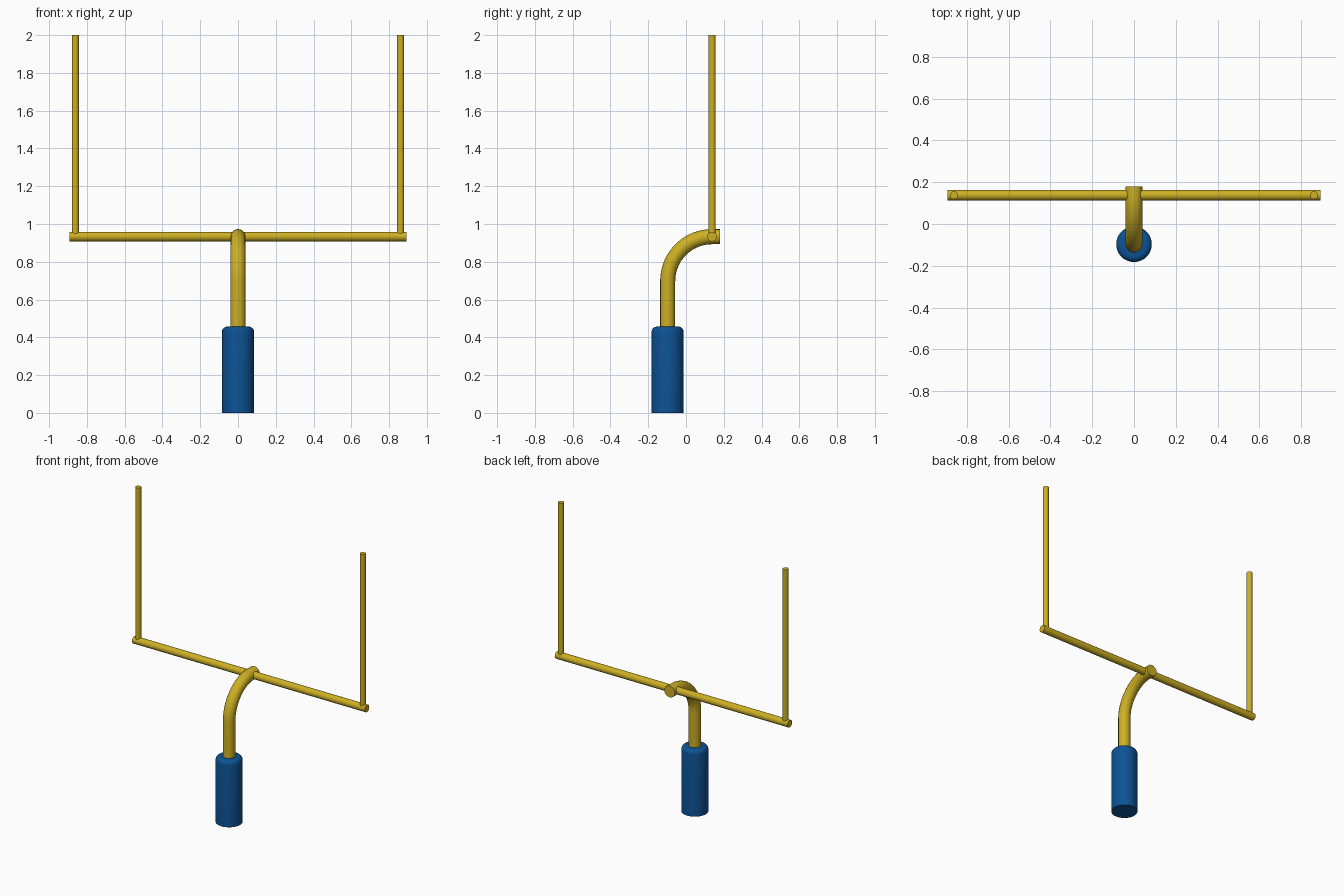
import bpy, math

if "Cube" in bpy.data.objects:
    bpy.data.objects.remove(bpy.data.objects["Cube"])

def material(name, rgb):
    m = bpy.data.materials.new(name)
    m.diffuse_color = (*rgb, 1)
    m.use_nodes = True
    m.node_tree.nodes["Principled BSDF"].inputs["Base Color"].default_value = m.diffuse_color
    return m

YELLOW = material("goal yellow", (0.61, 0.43, 0.018))
BLUE = material("pad blue", (0.004, 0.085, 0.30))

PAD_Y, BAR_Y, BAR_Z, END_Y = -0.097, 0.138, 0.933, 0.18

def finish(obj, name, mat):
    obj.name = name
    obj.data.materials.append(mat)
    bpy.ops.object.shade_smooth_by_angle(angle=math.radians(40))
    return obj

def tube(name, r, length, loc, mat, rot=(0, 0, 0)):
    bpy.ops.mesh.primitive_cylinder_add(vertices=32, radius=r, depth=length,
                                        location=loc, rotation=rot)
    return finish(bpy.context.object, name, mat)

# Padded base with a rounded top rim
bpy.ops.mesh.primitive_cylinder_add(vertices=48, radius=0.085, depth=0.457,
                                    location=(0, PAD_Y, 0.2285))
pad = bpy.context.object
weights = pad.data.attributes.new("bevel_weight_edge", 'FLOAT', 'EDGE')
for e in pad.data.edges:
    if all(pad.data.vertices[v].co.z > 0 for v in e.vertices):
        weights.data[e.index].value = 1
bevel = pad.modifiers.new("rim", 'BEVEL')
bevel.limit_method = 'WEIGHT'
bevel.width = 0.028
bevel.segments = 5
bpy.ops.object.modifier_apply(modifier="rim")
finish(pad, "base_pad", BLUE)

# Gooseneck: straight up, quarter bend, short straight end past the crossbar
R = BAR_Y - PAD_Y
path = [(PAD_Y, 0.02)]
for i in range(17):
    a = math.pi / 2 * i / 16
    path.append((BAR_Y - R * math.cos(a), BAR_Z - R + R * math.sin(a)))
path.append((END_Y, BAR_Z))
curve = bpy.data.curves.new("gooseneck", 'CURVE')
curve.dimensions = '3D'
curve.bevel_depth = 0.04
curve.bevel_resolution = 6
curve.use_fill_caps = True
spline = curve.splines.new('POLY')
spline.points.add(len(path) - 1)
for p, (y, z) in zip(spline.points, path):
    p.co = (0, y, z, 1)
neck = bpy.data.objects.new("gooseneck", curve)
bpy.context.collection.objects.link(neck)
bpy.ops.object.select_all(action='DESELECT')
neck.select_set(True)
bpy.context.view_layer.objects.active = neck
bpy.ops.object.convert(target='MESH')
finish(bpy.context.object, "gooseneck", YELLOW)

# Crossbar and the two uprights
tube("crossbar", 0.025, 1.785, (0, BAR_Y, BAR_Z), YELLOW, (0, math.pi / 2, 0))
for side, name in ((-1, "left_upright"), (1, "right_upright")):
    tube(name, 0.019, 2 - BAR_Z, (side * 0.861, BAR_Y, (2 + BAR_Z) / 2), YELLOW)
